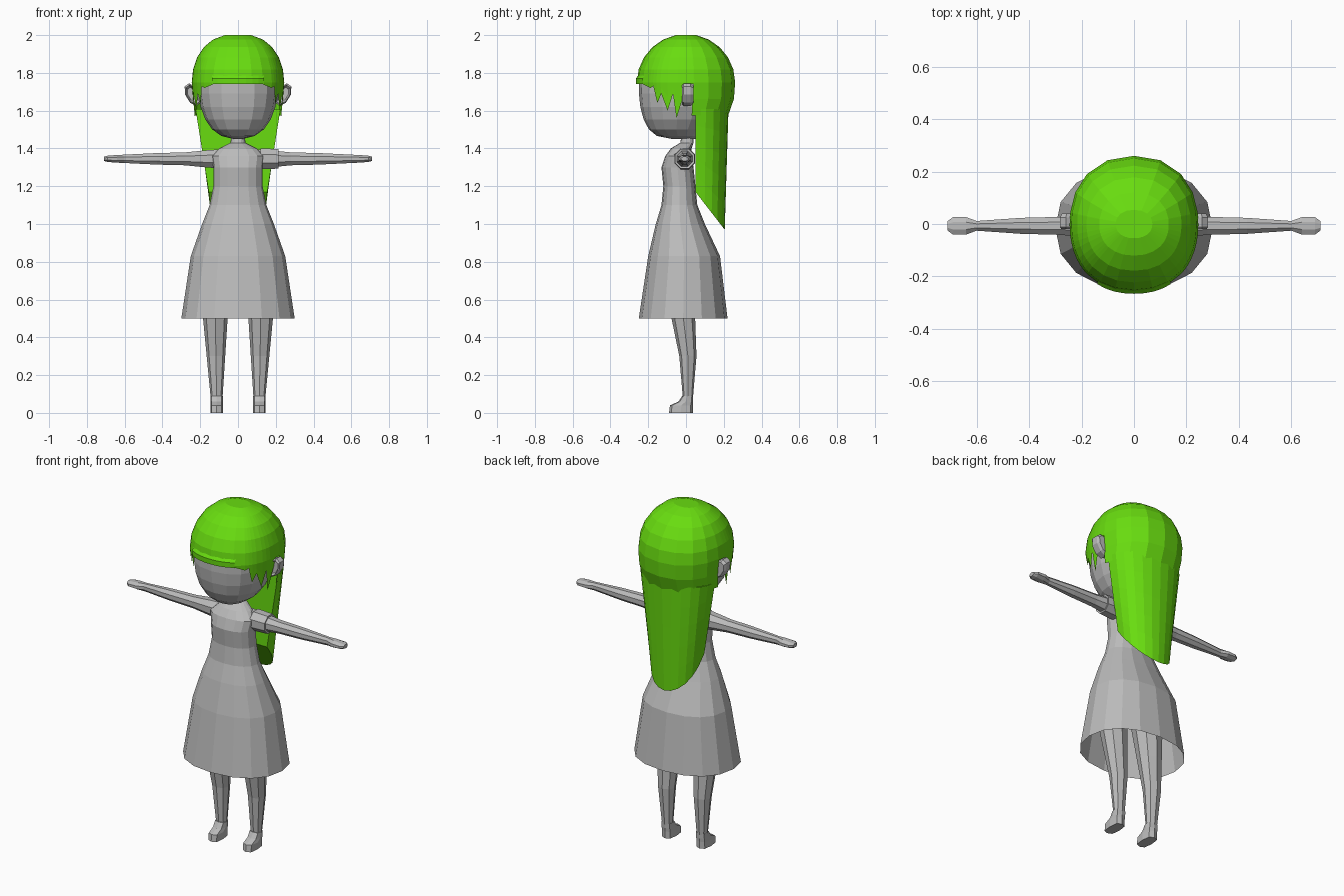
import bpy, bmesh
from math import sin, cos, radians, tau
from mathutils import Vector

if "Cube" in bpy.data.objects:
    bpy.data.objects.remove(bpy.data.objects["Cube"])


def make_material(name, red, green, blue):
    material = bpy.data.materials.new(name)
    material.use_nodes = True
    colour = (red, green, blue, 1)
    material.diffuse_color = colour
    material.node_tree.nodes["Principled BSDF"].inputs["Base Color"].default_value = colour
    return material


plain_grey = make_material("plain grey", 0.5, 0.5, 0.5)
bright_green = make_material("bright green", 0.14, 0.72, 0.005)


def signed_power(value, power):
    return abs(value) ** power * (1 if value >= 0 else -1)


def oval_point(angle, height, half_width, front, back, centre_x=0, power=0.9):
    """Point on a rounded outline; the angle runs from the front towards +x."""
    middle, depth = (front + back) / 2, (back - front) / 2
    return Vector((centre_x + half_width * signed_power(sin(angle), power),
                   middle - depth * signed_power(cos(angle), power), height))


def oval_ring(sides, *row):
    return [oval_point(tau * i / sides, *row) for i in range(sides)]


def cross_ring(x, depth, height):
    """Ring around the arm axis, which runs along x."""
    angles = [tau * (i + 0.5) / 8 for i in range(8)]
    return [(x, depth * cos(a) - 0.007, height * sin(a) + 1.345) for a in angles]


def loft(name, rings, material, start=False, end=False, mirror=False, closed=True):
    """Skin a list of rings that have equal point counts."""
    bm = bmesh.new()
    rows = [[bm.verts.new(point) for point in ring] for ring in rings]
    count = len(rows[0])
    for low, high in zip(rows, rows[1:]):
        for i in range(count if closed else count - 1):
            j = (i + 1) % count
            bm.faces.new((low[i], low[j], high[j], high[i]))
    if start:
        bm.faces.new(rows[0][::-1])
    if end:
        bm.faces.new(rows[-1])
    bmesh.ops.recalc_face_normals(bm, faces=bm.faces)
    mesh = bpy.data.meshes.new(name)
    bm.to_mesh(mesh)
    bm.free()
    mesh.materials.append(material)
    part = bpy.data.objects.new(name, mesh)
    bpy.context.collection.objects.link(part)
    if mirror:
        part.modifiers.new("Mirror", 'MIRROR').use_axis[0] = True


# Dress and torso, open under the hem: height, half width, front, back
dress_profile = [
    (0.5, 0.3, -0.25, 0.22), (0.83, 0.25, -0.2, 0.18), (1, 0.19, -0.16, 0.1),
    (1.1, 0.15, -0.13, 0.06), (1.2, 0.13, -0.12, 0.05), (1.3, 0.13, -0.13, 0.04),
    (1.36, 0.14, -0.11, 0.03), (1.4, 0.1, -0.08, 0.03), (1.43, 0.04, -0.03, 0.04),
    (1.5, 0.03, -0.02, 0.04)]
loft("dress", [oval_ring(16, *row) for row in dress_profile], plain_grey)

# Head, rounding in from the brow to the chin
head_rings = []
for degrees in range(-10, 90, 16):
    rise, spread = sin(radians(degrees)), cos(radians(degrees))
    head_rings.append(oval_ring(16, 1.72 - 0.27 * rise, 0.21 * spread ** 0.8,
                                -0.25 * spread ** 0.45, 0.05 + 0.13 * spread ** 2))
loft("head", head_rings, plain_grey, start=True, end=True, mirror=False)

# Legs widen evenly upwards and lean forward above the knee
leg_rings = []
for height in (0.08, 0.2, 0.3, 0.4, 0.5, 0.8):
    middle = 0.01 - 0.12 * max(0, height - 0.3)
    depth = 0.02 + 0.085 * height
    leg_rings.append(oval_ring(8, height, 0.025 + 0.08 * height, middle - depth,
                               middle + depth, 0.112 + 0.016 * height))
loft("legs", leg_rings, plain_grey, end=True, mirror=True)

# Feet, with the instep sloping up to the ankle
foot_rings = [oval_ring(8, height, 0.033, toe, 0.036, 0.113, 0.6)
              for height, toe in ((0, -0.09), (0.04, -0.085), (0.06, -0.04), (0.09, -0.02))]
loft("feet", foot_rings, plain_grey, start=True, end=True, mirror=True)

# Arms with mitten hands: reach, half depth, half height
arm_profile = [(0.08, 0.055, 0.055), (0.16, 0.05, 0.05), (0.28, 0.037, 0.037),
               (0.43, 0.033, 0.033), (0.6, 0.02, 0.024), (0.64, 0.036, 0.022),
               (0.69, 0.036, 0.018), (0.71, 0.02, 0.012)]
loft("arms", [cross_ring(*row) for row in arm_profile], plain_grey,
     start=True, end=True, mirror=True)

# Single sleeve cuff on the left shoulder
cuff = [(0.12, 0.06), (0.215, 0.056), (0.212, 0.04)]
loft("left_sleeve", [cross_ring(x, size, size) for x, size in cuff], plain_grey)


def ear_ring(y, scale):
    """Oval leaning outwards at the top."""
    points = []
    for i in range(8):
        across, up = cos(tau * i / 8) * scale, sin(tau * i / 8) * scale
        points.append((0.24 + 0.04 * across + 0.02 * up, y, 1.685 + 0.06 * up))
    return points


# Ears with a hollow on the front
ear_profile = [(0.04, 0.8), (0.025, 1), (-0.012, 1), (-0.02, 0.85), (-0.005, 0.65)]
loft("ears", [ear_ring(*row) for row in ear_profile], plain_grey,
     start=True, end=True, mirror=True)


def hair_point(degrees, height):
    """Hair surface from the jagged edge up to the start of the dome."""
    drop = max(0, 1.75 - height)
    back = 0.26 - 0.35 * max(0, 1.68 - height)
    return oval_point(radians(degrees), height, 0.245 - 0.08 * drop, -0.26 + 0.1 * drop, back)


# Lower hair edge by angle: fringe, pointed side locks, ear gap and nape
brow, nape = 1.74, 1.575
edge = [(degrees, brow) for degrees in (0, 15, 30)] + [(45, 1.72), (50, 1.73)]
for tip, length in ((55, 0.1), (70, 0.14), (82, 0.18)):
    edge += [(tip, brow - length), (tip + 6, brow - 0.05)]
edge += [(90, brow), (97, brow)]
edge += [(degrees, nape) for degrees in (98, 115, 135, 158, 180)]
edge += [(360 - degrees, height) for degrees, height in edge[-2:0:-1]]

# Hair cap: sides hang from the widest level, dome closes above it
crown = 1.75
hair_rings = [[hair_point(degrees, height + (crown - height) * step)
               for degrees, height in edge] for step in (0, 0.5, 1)]
top_angle = radians(78)
for step in range(1, 6):
    lift = top_angle * step / 5
    spread = cos(lift)
    height = crown + (2 - crown) * sin(lift) / sin(top_angle)
    hair_rings.append([oval_point(radians(degrees), height, 0.245 * spread ** 0.8,
                                  -0.26 * spread, 0.26 * spread) for degrees, _ in edge])
loft("hair_cap", hair_rings, bright_green, end=True)

# Raised fringe band over the forehead
band = [[hair_point(degrees, height) - Vector((0, lift, 0)) for degrees in range(-32, 33, 8)]
        for height, lift in ((brow, 0), (brow, 0.006), (1.77, 0.006), (1.79, -0.01))]
loft("fringe_band", band, bright_green, closed=False)

# Long back hair: D-shaped section, tapering to a slanted rounded end
long_rings = []
for step in range(6):
    t = step / 5
    ring = []
    for i in range(13):
        angle = tau * i / 24
        depth = abs(sin(angle)) ** 0.85
        length = 0.44 + 0.2 * depth
        ring.append((cos(angle) * (0.225 - 0.07 * t), 0.05 + depth * (0.175 - 0.02 * t),
                     1.61 - length * t))
    long_rings.append(ring)
loft("long_back_hair", long_rings, bright_green, start=True, end=True)
